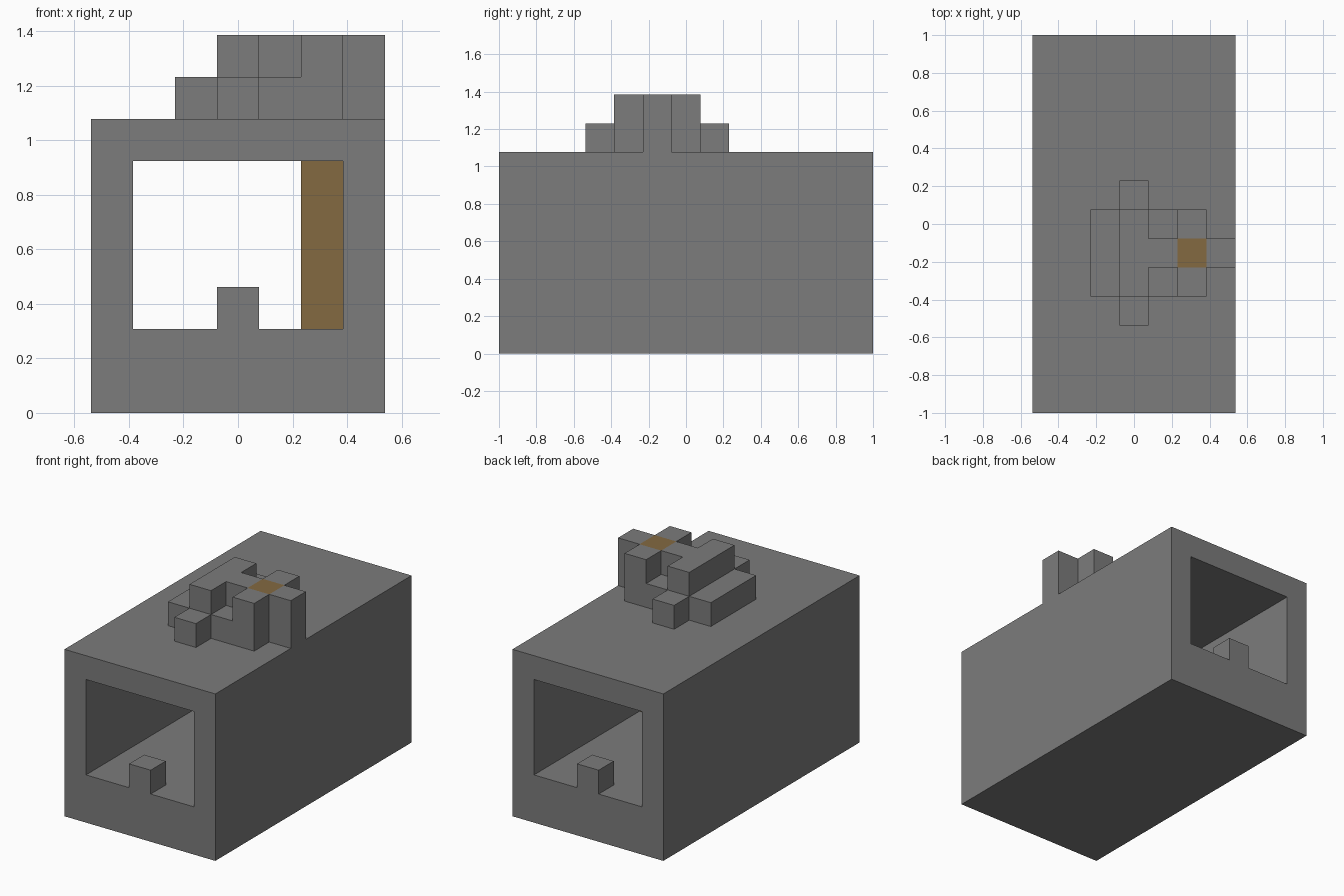
import bpy
import bmesh
from mathutils import Vector
from itertools import product

default = bpy.data.objects.get("Cube")
if default:
    bpy.data.objects.remove(default, do_unlink=True)

# The model sits on a cell grid: 7 wide, 13 long, 9 tall
WIDTH, LENGTH = 7, 13
U = 2 / LENGTH


def point(x, y, z):
    return Vector((x - WIDTH / 2, y - LENGTH / 2, z)) * U


def material(name, rgb):
    mat = bpy.data.materials.new(name)
    mat.use_nodes = True
    colour = (*rgb, 1)
    mat.diffuse_color = colour
    mat.node_tree.nodes["Principled BSDF"].inputs["Base Color"].default_value = colour
    return mat


def finish(bm, name, mat):
    bmesh.ops.remove_doubles(bm, verts=bm.verts, dist=U / 100)
    bmesh.ops.recalc_face_normals(bm, faces=bm.faces)
    mesh = bpy.data.meshes.new(name)
    bm.to_mesh(mesh)
    bm.free()
    mesh.materials.append(mat)
    obj = bpy.data.objects.new(name, mesh)
    bpy.context.collection.objects.link(obj)


def box(name, low, high, mat):
    bm = bmesh.new()
    a, b = point(*low), point(*high)
    bmesh.ops.create_cube(bm, size=1)
    for v in bm.verts:
        v.co = [b[i] if v.co[i] > 0 else a[i] for i in range(3)]
    finish(bm, name, mat)


def tunnel(name, outer, inner, mat):
    """Rectangular tube along y; rectangles are (x0, z0, x1, z1)."""
    bm = bmesh.new()
    rings = []
    for y, (x0, z0, x1, z1) in ((0, outer), (LENGTH, outer), (LENGTH, inner), (0, inner)):
        corners = ((x0, z0), (x1, z0), (x1, z1), (x0, z1))
        rings.append([bm.verts.new(point(x, y, z)) for x, z in corners])
    for a, b in zip(rings, rings[1:] + rings[:1]):
        for i in range(4):
            j = (i + 1) % 4
            bm.faces.new((a[i], a[j], b[j], b[i]))
    finish(bm, name, mat)


def block_cluster(name, cells, mat):
    """Outer skin of a set of unit cells."""
    bm = bmesh.new()
    for cell in cells:
        for axis, side in product(range(3), (0, 1)):
            neighbour = list(cell)
            neighbour[axis] += 2 * side - 1
            if tuple(neighbour) in cells:
                continue
            quad = []
            for s, t in ((0, 0), (1, 0), (1, 1), (0, 1)):
                corner = list(cell)
                corner[axis] += side
                corner[(axis + 1) % 3] += s
                corner[(axis + 2) % 3] += t
                quad.append(bm.verts.new(point(*corner)))
            bm.faces.new(quad)
    finish(bm, name, mat)


grey = material("stone grey", (0.2, 0.2, 0.2))
brown = material("wood brown", (0.23, 0.142, 0.053))

# Hollow body with a thick floor
tunnel("tunnel_body", (0, 0, 7, 7), (1, 2, 6, 6), grey)

# Small block in the middle of each opening
for name, y in (("front_step", 0), ("back_step", LENGTH - 1)):
    box(name, (3, y, 2), (4, y + 1, 3), grey)

# Post from the tunnel floor up through the roof
box("post", (5, 5, 2), (6, 6, 9), brown)

# Stepped cluster on the roof: rows of y cells for each x, in two layers
lower = {2: range(4, 7), 3: range(3, 8), 4: range(4, 7), 5: (4, 6), 6: (5,)}
upper = {3: range(4, 7), 4: (5,), 5: (4, 6), 6: (5,)}
cells = {(x, y, z) for z, layer in ((7, lower), (8, upper))
         for x, row in layer.items() for y in row}
block_cluster("roof_cluster", cells, grey)
